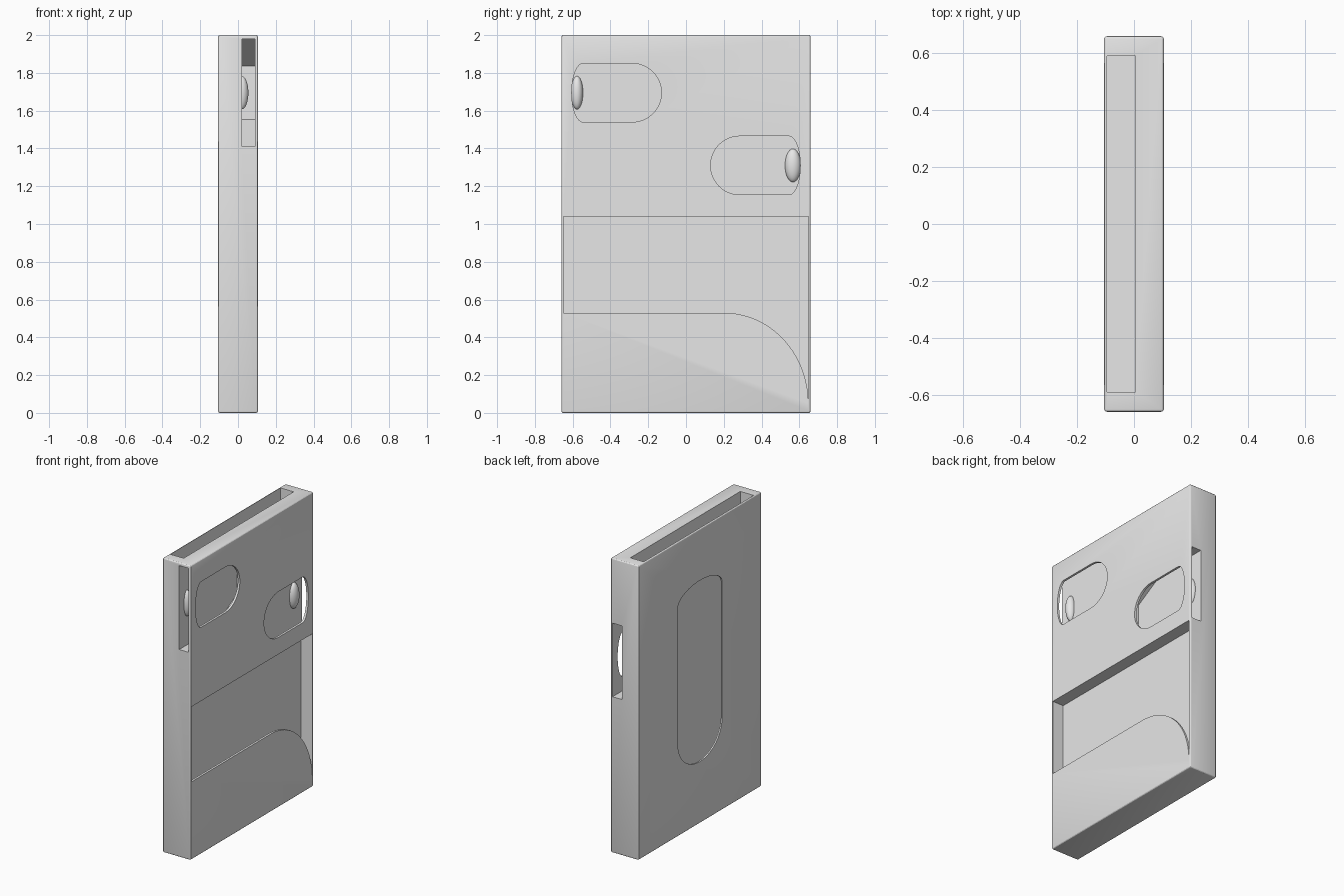
import bpy, bmesh, math

old = bpy.data.objects.get("Cube")
if old:
    bpy.data.objects.remove(old, do_unlink=True)

# Single plain plastic colour
grey = bpy.data.materials.new("light grey plastic")
grey.use_nodes = True
colour = (0.8, 0.8, 0.8, 1)
grey.diffuse_color = colour
grey.node_tree.nodes["Principled BSDF"].inputs["Base Color"].default_value = colour


def prism(name, outline, x0, x1):
    """Extrude a (y, z) outline along x."""
    bm = bmesh.new()
    face = bm.faces.new([bm.verts.new((x0, y, z)) for y, z in outline])
    grown = bmesh.ops.extrude_face_region(bm, geom=[face])["geom"]
    moved = [v for v in grown if isinstance(v, bmesh.types.BMVert)]
    bmesh.ops.translate(bm, verts=moved, vec=(x1 - x0, 0, 0))
    bmesh.ops.recalc_face_normals(bm, faces=bm.faces)
    mesh = bpy.data.meshes.new(name)
    bm.to_mesh(mesh)
    bm.free()
    mesh.materials.append(grey)
    obj = bpy.data.objects.new(name, mesh)
    bpy.context.collection.objects.link(obj)
    return obj


def box(y0, y1, z0, z1):
    return [(y0, z0), (y1, z0), (y1, z1), (y0, z1)]


def arc(cy, cz, ry, rz, start, end, steps=24):
    angles = [math.radians(start + (end - start) * i / steps) for i in range(steps + 1)]
    return [(cy + ry * math.cos(a), cz + rz * math.sin(a)) for a in angles]


def apply_modifier(obj, mod):
    bpy.context.view_layer.objects.active = obj
    bpy.ops.object.modifier_apply(modifier=mod.name)


def cut(obj, cutter):
    mod = obj.modifiers.new("cut", 'BOOLEAN')
    mod.operation = 'DIFFERENCE'
    mod.solver = 'EXACT'
    mod.object = cutter
    cutter.hide_render = True
    apply_modifier(obj, mod)
    bpy.data.objects.remove(cutter, do_unlink=True)


# Slim case with softened edges
body = prism("case_body", box(-0.66, 0.66, 0, 2), -0.105, 0.105)
bevel = body.modifiers.new("soft edges", 'BEVEL')
bevel.width = 0.01
bevel.segments = 3
apply_modifier(body, bevel)

# Card slot open at the top, with a thumb window
cut(body, prism("card_slot", box(-0.59, 0.59, 0.12, 2.1), -0.095, 0.005))
thumb = arc(0, 1.55, 0.238, 0.1, 0, 180) + arc(0, 0.63, 0.238, 0.21, 180, 360)
cut(body, prism("thumb_window", thumb, -0.15, -0.05))

# Lower pocket and its swept opening
cut(body, prism("lower_pocket", box(-0.65, 0.65, 0.03, 1.042), 0.02, 0.09))
opening = [(-0.648, 0.53), (-0.648, 1.04), (0.648, 1.04)]
opening += arc(0.2, 0.05, 0.448, 0.48, 0, 90, 32)
cut(body, prism("lower_opening", opening, 0.06, 0.15))

# Coin pockets: side slot with a hexagonal end, oval window and retaining bump
# (side, centre height, coin radius, bump offset, bump half width)
for label, side, z, r, bump_y, bump_r in (("front", -1, 1.695, 0.285, 0.577, 0.032),
                                          ("back", 1, 1.31, 0.25, 0.566, 0.042)):
    pocket = [(0.7, z - r), (0.285, z - r), (0.285 - 0.866 * r, z - r / 2),
              (0.285 - 0.866 * r, z + r / 2), (0.285, z + r), (0.7, z + r)]
    window = arc(0.545, z, 0.06, 0.155, -90, 90) + arc(0.285, z, 0.155, 0.155, 90, 270)
    for part, outline, x0, x1 in (("pocket", pocket, 0.02, 0.09),
                                  ("window", window, 0.06, 0.15)):
        cut(body, prism(part, [(side * y, h) for y, h in outline], x0, x1))

    bpy.ops.mesh.primitive_uv_sphere_add(segments=32, ring_count=16, radius=1,
                                         location=(0.02, side * bump_y, z))
    bump = bpy.context.object
    bump.name = label + "_coin_bump"
    bump.scale = (0.035, bump_r, 0.088)
    # Keep only the half standing proud of the pocket floor
    bm = bmesh.new()
    bm.from_mesh(bump.data)
    bmesh.ops.bisect_plane(bm, geom=bm.verts[:] + bm.edges[:] + bm.faces[:],
                           plane_co=(-0.05, 0, 0), plane_no=(-1, 0, 0), clear_outer=True)
    bm.to_mesh(bump.data)
    bm.free()
    bump.data.materials.append(grey)
    bpy.ops.object.shade_smooth()

# Smooth curves, crisp edges
bpy.ops.object.select_all(action='DESELECT')
body.select_set(True)
bpy.context.view_layer.objects.active = body
bpy.ops.object.shade_smooth_by_angle(angle=math.radians(25))
